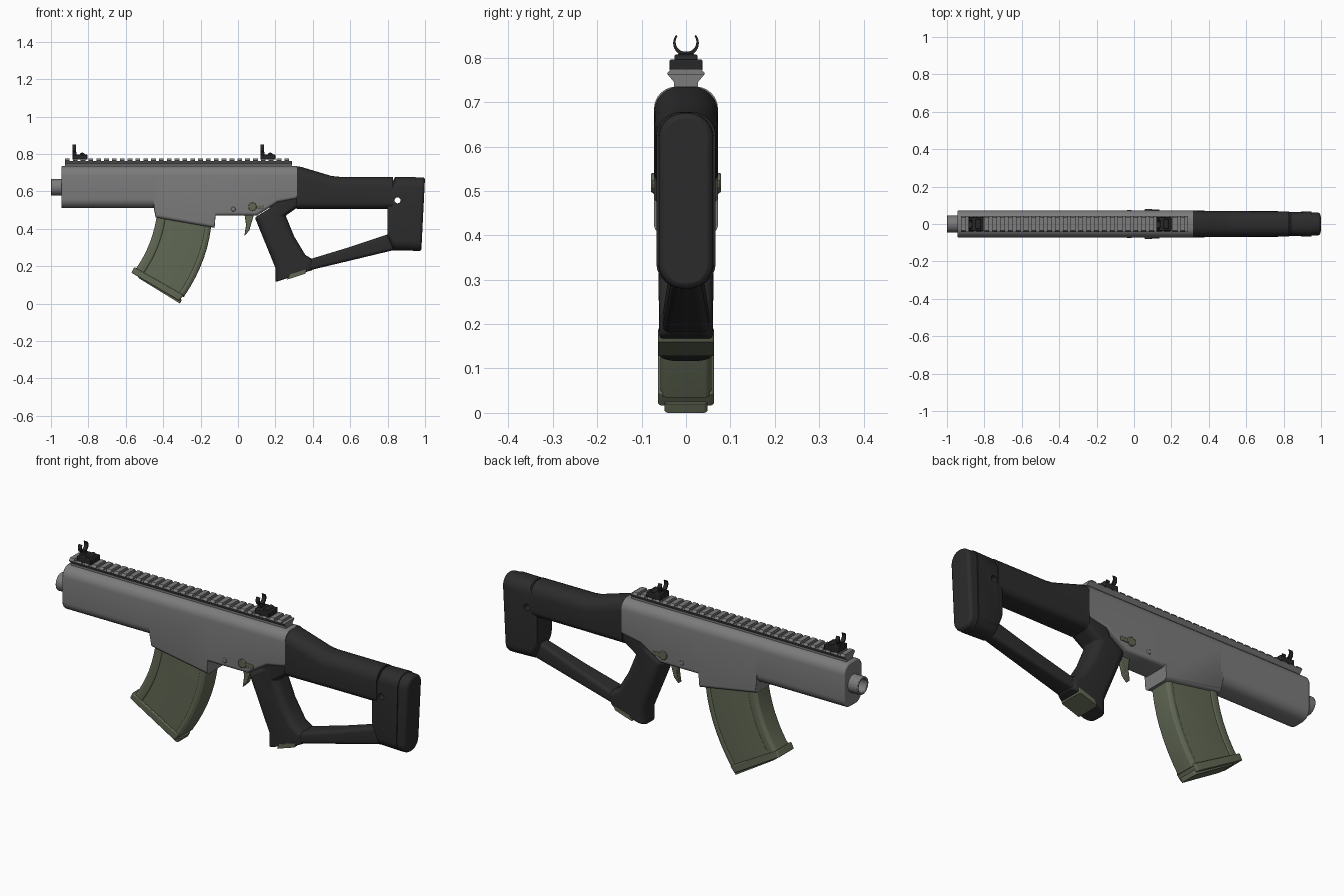
import bpy, bmesh, math
from mathutils import Vector

if "Cube" in bpy.data.objects:
    bpy.data.objects.remove(bpy.data.objects["Cube"], do_unlink=True)


def material(name, red, green, blue):
    m = bpy.data.materials.new(name)
    m.use_nodes = True
    m.diffuse_color = (red, green, blue, 1)
    m.node_tree.nodes["Principled BSDF"].inputs["Base Color"].default_value = m.diffuse_color
    return m


GREY = material("grey metal", .2, .2, .2)
BLACK = material("black polymer", .025, .025, .025)
SIGHT = material("dark sight metal", .02, .02, .02)
OLIVE = material("olive green", .12, .14, .09)
parts = []


def finish(name, bm, mat, bevel=0):
    bmesh.ops.recalc_face_normals(bm, faces=bm.faces)
    mesh = bpy.data.meshes.new(name)
    bm.to_mesh(mesh)
    bm.free()
    mesh.materials.append(mat)
    ob = bpy.data.objects.new(name, mesh)
    bpy.context.collection.objects.link(ob)
    if bevel:
        modifier = ob.modifiers.new("soft edges", 'BEVEL')
        modifier.width, modifier.segments = bevel, 2
        modifier.limit_method = 'ANGLE'
    parts.append(ob)
    return ob


def bridge(bm, rings):
    """Skin a row of matching rings and cap both ends."""
    loops = [[bm.verts.new(point) for point in ring] for ring in rings]
    for a, b in zip(loops, loops[1:]):
        for i in range(len(a)):
            bm.faces.new((a[i - 1], a[i], b[i], b[i - 1]))
    bm.faces.new(loops[0])
    bm.faces.new(loops[-1])


def rounded_ring(start, end, half, round_start, round_end, steps=6):
    """Rounded rectangle from start to end in the xz plane, with a half width along y."""
    start, end = Vector((start[0], 0, start[1])), Vector((end[0], 0, end[1]))
    length = (end - start).length
    along = (end - start) / length
    points = []
    for corner in range(4):
        at_end = corner in (0, 3)
        side = 1 if corner < 2 else -1
        r = min(round_end if at_end else round_start, half * .95, length * .45)
        centre = length - r if at_end else r
        for i in range(steps + 1):
            angle = math.pi / 2 * (1 - corner - i / steps)
            y = side * (half - r) + r * math.cos(angle)
            points.append(start + along * (centre + r * math.sin(angle)) + Vector((0, y, 0)))
    return points


def loft(name, mat, sections, half, rounding, end_half=None, round_end=None, bevel=0):
    """Skin start-to-end sections; the half width runs evenly from half to end_half."""
    bm = bmesh.new()
    end_half = end_half or half
    rings = []
    for i, (start, end) in enumerate(sections):
        width = half + (end_half - half) * i / (len(sections) - 1)
        rings.append(rounded_ring(start, end, width, rounding, round_end or rounding))
    bridge(bm, rings)
    return finish(name, bm, mat, bevel)


def plate(name, mat, outline, half, bevel=.003):
    """Side outline in xz, extruded across y."""
    bm = bmesh.new()
    bridge(bm, [[(x, y, z) for x, z in outline] for y in (-half, half)])
    return finish(name, bm, mat, bevel)


def disc(x, z, radius, count=24):
    turns = [i * math.tau / count for i in range(count)]
    return [(x + radius * math.cos(t), z + radius * math.sin(t)) for t in turns]


def box(x, z, width, height):
    return [(x, z), (x + width, z), (x + width, z + height), (x, z + height)]


# Receiver: round-bottomed handguard, then magazine well and trigger housing
TOP, HALF = .735, .072
loft("handguard", GREY, [((x, .51), (x, TOP)) for x in (-.945, -.43)], HALF, .05, bevel=.007)
underside = [(-.45, .51), (-.44, .46), (-.125, .405), (-.12, .47), (.1, .47), (.21, .54), (.315, .56)]
loft("receiver", GREY, [((x, z), (x, TOP)) for x, z in underside], HALF, .018, round_end=.05)

# Hollow barrel
MUZZLE, BORE_HEIGHT, RADIUS = -1, .622, .045
wall, depth = RADIUS / 4, RADIUS
bm = bmesh.new()
bridge(bm, [[(x, y, z) for y, z in disc(0, BORE_HEIGHT, r)]
            for x, r in ((MUZZLE + 2 * depth, RADIUS), (MUZZLE, RADIUS),
                         (MUZZLE, RADIUS - wall), (MUZZLE + depth, RADIUS - wall))])
finish("barrel", bm, GREY, wall / 4)


# Accessory rail with cross teeth
def rail_bar(bm, x, length, half_profile):
    profile = half_profile + [(-y, z) for y, z in reversed(half_profile)]
    bridge(bm, [[(end, y, z) for y, z in profile] for end in (x, x + length)])


RAIL_START, RAIL_LENGTH, TEETH = -.925, 1.215, 29
pitch = RAIL_LENGTH / TEETH
bm = bmesh.new()
rail_bar(bm, RAIL_START, RAIL_LENGTH, [(.027, .72), (.027, .745), (.042, .763)])
for i in range(TEETH):
    rail_bar(bm, RAIL_START + i * pitch, pitch * .6, [(.03, .75), (.043, .764), (.034, .775)])
finish("top_rail", bm, GREY)

# Two sights, each a clamp with an open ring of tapering horns
RING, RING_HEIGHT, THICK, STEPS = .029, .833, .01, 10
for label, x in (("front", -.885), ("rear", .12)):
    plate(label + "_sight_base", SIGHT, box(x, .77, .08, .026), .037)
    plate(label + "_sight_hinge", SIGHT, disc(x + .053, .792, .015), .026)
    plate(label + "_sight_stem", SIGHT, box(x, .79, .022, .02), .018)
    bm = bmesh.new()
    rings = []
    for i in range(-STEPS, STEPS + 1):
        angle = math.radians(i * 13 - 90)
        inner = RING - THICK * (1 - abs(i) / STEPS * .6)
        corners = ((x, RING), (x + .02, RING), (x + .02, inner), (x, inner))
        rings.append([(px, r * math.cos(angle), RING_HEIGHT + r * math.sin(angle)) for px, r in corners])
    bridge(bm, rings)
    finish(label + "_sight_horns", bm, SIGHT)


# Curved magazine: front and rear edges are quadratic curves
def curve(t, start, bend, end):
    return Vector(start) * (1 - t) ** 2 + Vector(bend) * 2 * t * (1 - t) + Vector(end) * t ** 2


def magazine_strip(name, near, far, half):
    sections = []
    for i in range(9):
        front = curve(i / 8, (-.43, .5), (-.45, .32), (-.55, .18))
        rear = curve(i / 8, (-.14, .46), (-.15, .24), (-.29, .035))
        sections.append((front.lerp(rear, near), front.lerp(rear, far)))
    loft(name, OLIVE, sections, half, .012)


magazine_strip("magazine", 0, 1, .054)
magazine_strip("magazine_front_rib", .02, .17, .058)
magazine_strip("magazine_rear_rib", .88, .98, .057)
loft("magazine_base", OLIVE, [((-.555, .195), (-.29, .045)), ((-.57, .165), (-.315, .015))],
     .063, .01, bevel=.004)
loft("magazine_floor", OLIVE, [((-.54, .16), (-.3, .02)), ((-.53, .135), (-.31, 0))], .048, .01)

# Pistol grip, front edge to rear edge from the top down
loft("grip", BLACK, [((.18, .58), (.35, .57)), ((.17, .51), (.34, .53)), ((.09, .46), (.255, .47)),
                     ((.135, .35), (.3, .36)), ((.18, .24), (.36, .26)), ((.2, .19), (.41, .23)),
                     ((.2, .115), (.4, .18))], .064, .04, end_half=.06, bevel=.006)
loft("grip_plate", OLIVE, [((.275, .155), (.37, .185)), ((.262, .128), (.36, .16))], .063, .005)

# Skeleton stock
spine = [(.312, TOP), (.34, .73), (.42, .706), (.5, .682), (.54, .678), (.83, .678)]
loft("stock_upper", BLACK, [((x, .507), (x, z)) for x, z in spine], HALF, .035,
     end_half=.068, round_end=.058)
loft("stock_strut", BLACK, [((.37, .175), (.36, .23)), ((.6, .23), (.59, .3)), ((.85, .29), (.83, .38))],
     .054, .018, end_half=.032)
butt = loft("stock_butt", BLACK, [((.8, .35), (.8, .6)), ((.83, .285), (.84, .677)),
                                  ((.94, .283), (.95, .677))], .06, .055, end_half=.067)
loft("butt_pad", BLACK, [((.93, .28), (.94, .675)), ((.98, .28), (1, .675))], .063, .055,
     end_half=.06, bevel=.012)

# Sling hole through the butt
cutter = plate("sling_hole_cutter", BLACK, disc(.853, .552, .016), .2, bevel=0)
cutter.hide_render = True
hole = butt.modifiers.new("sling hole", 'BOOLEAN')
hole.operation, hole.object, hole.solver = 'DIFFERENCE', cutter, 'EXACT'
bpy.context.view_layer.objects.active = butt
bpy.ops.object.modifier_apply(modifier=hole.name)
parts.remove(cutter)
bpy.data.objects.remove(cutter, do_unlink=True)

# Controls, showing on both sides
plate("trigger", OLIVE, [(.035, .475), (.085, .475), (.06, .39), (.034, .362), (.043, .42)], .014)
plate("selector_hub", OLIVE, disc(.077, .518, .022), .079)
plate("selector_lever", OLIVE, box(.077, .505, .06, .02), .077)
plate("receiver_pin", GREY, disc(-.025, .505, .012), .075)

# Smooth shading with sharp edges kept
bpy.ops.object.select_all(action='DESELECT')
for ob in parts:
    ob.select_set(True)
bpy.context.view_layer.objects.active = parts[0]
bpy.ops.object.shade_smooth_by_angle(angle=math.radians(35))
